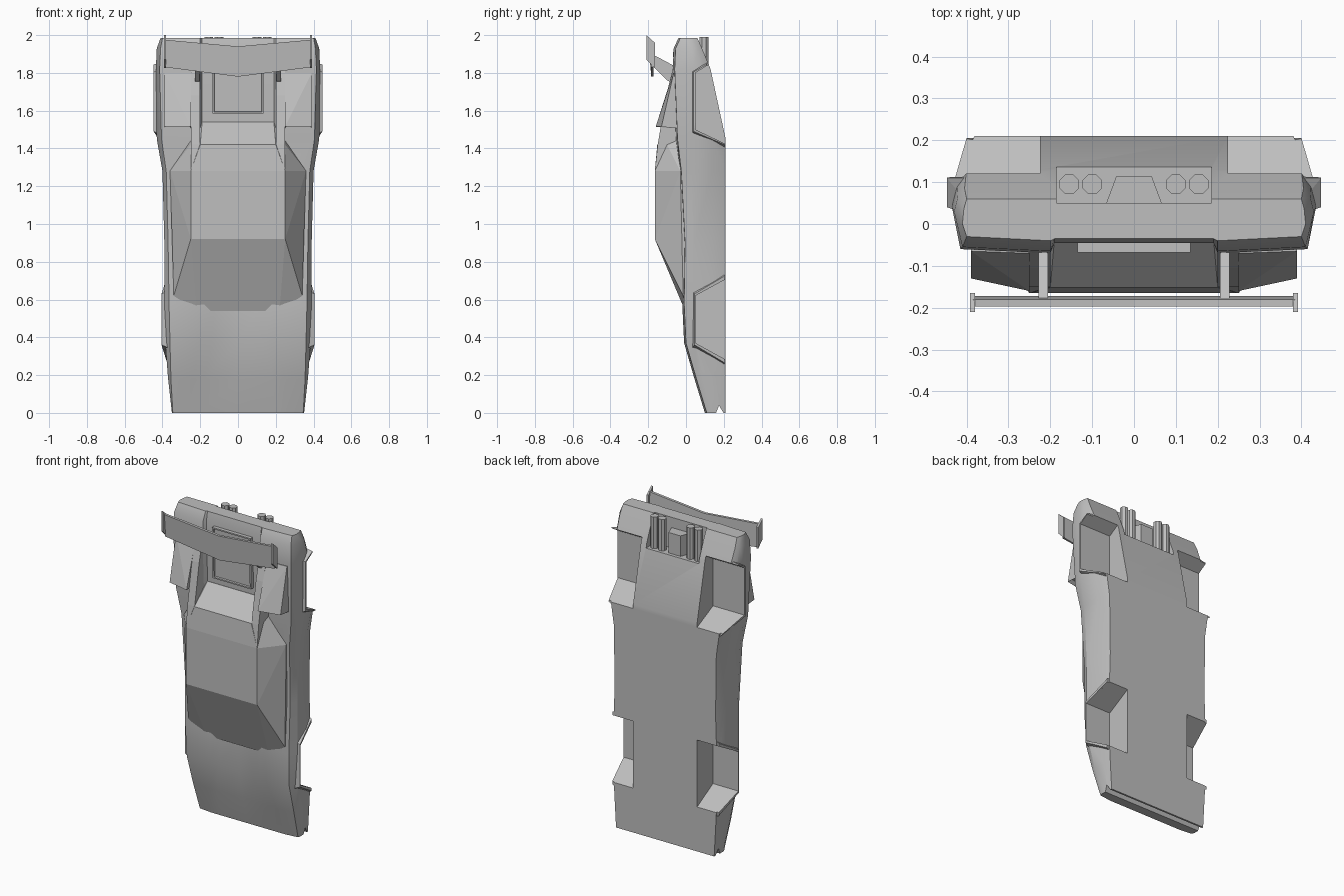
import bpy, bmesh, math
from mathutils import Vector

if "Cube" in bpy.data.objects:
    bpy.data.objects.remove(bpy.data.objects["Cube"])

grey = bpy.data.materials.new("body_grey")
grey.diffuse_color = (0.52, 0.52, 0.52, 1)
grey.use_nodes = True
grey.node_tree.nodes["Principled BSDF"].inputs["Base Color"].default_value = grey.diffuse_color


def finish(name, bm):
    bmesh.ops.recalc_face_normals(bm, faces=bm.faces)
    me = bpy.data.meshes.new(name)
    bm.to_mesh(me)
    bm.free()
    me.materials.append(grey)
    ob = bpy.data.objects.new(name, me)
    bpy.context.collection.objects.link(ob)
    return ob


def loft(name, rings):
    bm = bmesh.new()
    vs = [[bm.verts.new(p) for p in r] for r in rings]
    n = len(vs[0])
    for a, b in zip(vs, vs[1:]):
        for i in range(n):
            j = (i + 1) % n
            bm.faces.new((a[i], a[j], b[j], b[i]))
    bm.faces.new(vs[0])
    bm.faces.new(vs[-1])
    return finish(name, bm)


def prism(name, x0, x1, profile):
    """Extrude a (y, z) profile along x."""
    return loft(name, [[(x, y, z) for y, z in profile] for x in (x0, x1)])


def hull_mesh(pts):
    bm = bmesh.new()
    for p in pts:
        bm.verts.new(p)
    res = bmesh.ops.convex_hull(bm, input=bm.verts)
    junk = [v for v in bm.verts if not v.link_faces]
    bmesh.ops.delete(bm, geom=junk, context='VERTS')
    bmesh.ops.dissolve_limit(bm, angle_limit=0.02, verts=bm.verts, edges=bm.edges)
    bmesh.ops.recalc_face_normals(bm, faces=bm.faces)
    return bm


def cut(ob, cutters):
    for c in cutters:
        m = ob.modifiers.new("cut", 'BOOLEAN')
        m.operation, m.solver, m.object = 'DIFFERENCE', 'EXACT', c
    dg = bpy.context.evaluated_depsgraph_get()
    me = bpy.data.meshes.new_from_object(ob.evaluated_get(dg))
    ob.modifiers.clear()
    ob.data = me


def smooth(ob, deg):
    bpy.ops.object.select_all(action='DESELECT')
    ob.select_set(True)
    bpy.context.view_layer.objects.active = ob
    bpy.ops.object.shade_smooth_by_angle(angle=math.radians(deg))


# Main shell: cross-sections from nose to tail
# z, centre y, crease x, shoulder y, shoulder x, widest x, widest y, floor x, floor y
stations = [
    (0.00, .10, .20, .11, .345, .350, .13, .345, .21),
    (0.18, .05, .18, .055, .355, .370, .09, .355, .21),
    (0.37, .01, .14, .00, .360, .385, .05, .365, .21),
    (0.58, .00, .12, -.01, .365, .390, .04, .365, .21),
    (0.90, .00, .12, -.005, .370, .390, .04, .355, .21),
    (1.28, -.02, .19, -.025, .380, .400, .03, .360, .21),
    (1.45, -.03, .19, -.045, .405, .430, .035, .385, .21),
    (1.82, -.045, .19, -.06, .415, .435, .04, .400, .13),
    (1.93, -.045, .19, -.055, .410, .430, .03, .405, .085),
    (1.985, -.035, .19, -.03, .400, .410, .00, .400, .06),
]
rings = []
for z, yc, xc, ys, xs, xw, yw, xb, yb in stations:
    half = [(xc, yc), (xc + (.01 if z > 1.4 else .06), ys - .01), (xs, ys), (xw, yw),
            ((2 * xw + xb) / 3, yw + .6 * (yb - yw)), (xb, yb)]
    ring = [(0, yc)] + half + [(-x, y) for x, y in reversed(half)]
    rings.append([(x, y, z) for x, y in ring])
body = loft("body_shell", rings)

# Cutters: wheel wells, nose slot, exhaust recess
front_well = [(.26, .255), (.05, .37), (.05, .62), (.26, .735)]
rear_well = [(.26, 1.40), (.05, 1.50), (.05, 1.80), (.26, 1.93)]
cutters = []
for s in (-1, 1):
    for well in (front_well, rear_well):
        cutters.append(prism("well_cutter", s * .225, s * .6, well))
cutters.append(prism("nose_slot_cutter", -.5, .5, [(.155, -.01), (.175, .04), (.204, -.01)]))
cutters.append(prism("exhaust_recess_cutter", -.185, .185,
                     [(.05, 1.79), (.05, 2.1), (.3, 2.1), (.3, 1.79)]))
for c in cutters:
    c.hide_render = True
cut(body, cutters)
smooth(body, 28)

# Wheel arch flares: tapered blocks hollowed by the same wells
flares = [
    ("front_flare", .33, .405, .375, [(.205, .24), (.02, .33), (.02, .66), (.205, .75)],
     [(.205, .265), (.045, .36), (.045, .63), (.205, .725)]),
    ("rear_flare", .37, .447, .40, [(.205, 1.40), (.015, 1.46), (.015, 1.82), (.11, 1.86)],
     [(.205, 1.42), (.04, 1.49), (.04, 1.805), (.11, 1.845)]),
]
for name, xi, xo, xlow, inner, outer in flares:
    for s in (-1, 1):
        pts = [(s * xi, y, z) for y, z in inner]
        pts += [(s * (xlow if y > .15 else xo), y, z) for y, z in outer]
        fl = finish(name, hull_mesh(pts))
        cut(fl, cutters[:4])
for c in cutters:
    bpy.data.objects.remove(c)

# Cabin
pts = []
for s in (-1, 1):
    pts += [(s * .22, -.005, .54), (s * .34, -.015, .62), (s * .25, -.165, .92),
            (s * .25, -.165, 1.28), (s * .36, -.03, 1.28), (s * .25, -.10, 1.42),
            (s * .20, -.152, 1.42), (s * .19, -.035, 1.54), (s * .22, .03, .56),
            (s * .34, .03, .64), (s * .36, .03, 1.28), (s * .19, .03, 1.54)]
finish("cabin", hull_mesh(pts))

# Rear buttresses, air scoops, wing struts and end plates on both sides
for s in (-1, 1):
    prism("rear_buttress", s * .20, s * .25,
          [(-.165, 1.28), (-.15, 1.42), (-.105, 1.68), (-.065, 1.84), (0, 1.84), (0, 1.28)])

    scoop = hull_mesh([(s * x, y, z) for x, y, z in (
        (.25, -.16, 1.515), (.39, -.13, 1.515), (.25, -.03, 1.505), (.39, -.03, 1.505),
        (.25, -.07, 1.80), (.39, -.065, 1.80), (.25, -.03, 1.80), (.39, -.03, 1.80))])
    mouth = [f for f in scoop.faces if f.normal.z < -.8]
    bmesh.ops.inset_region(scoop, faces=mouth, thickness=.014)
    for v in {v for f in mouth for v in f.verts}:
        v.co.z += .025
    finish("air_scoop", scoop)

    prism("wing_strut", s * .205, s * .228,
          [(-.18, 1.90), (-.05, 1.83), (-.05, 1.74), (-.10, 1.76), (-.18, 1.84)])
    prism("wing_end_plate", s * .38, s * .392,
          [(-.21, 2.0), (-.165, 1.96), (-.165, 1.825), (-.21, 1.87)])

# Wing blade with a shallow V in plan
loft("wing_blade", [[(x, -.172, lo), (x, -.184, lo), (x, -.197, hi), (x, -.18, hi)]
                    for x, lo, hi in ((-.385, 1.83, 1.975), (0, 1.78, 1.94), (.385, 1.83, 1.975))])

# Engine cover: raised frame with a sunken panel
bm = hull_mesh([(x, y, z) for x in (-.135, .135) for y, z in
                ((-.062, 1.585), (-.068, 1.91), (0, 1.585), (0, 1.91))])
top = [f for f in bm.faces if f.normal.y < -.8]
bmesh.ops.inset_region(bm, faces=top, thickness=.012)
bmesh.ops.inset_region(bm, faces=top, thickness=.002, depth=-.012)
finish("engine_cover", bm)

# Exhaust pipes and the housing between them
for x in (-.155, -.10, .10, .155):
    rings = [[(x + .025 * math.cos((i + .5) * math.pi / 4), .095 + .025 * math.sin((i + .5) * math.pi / 4), z)
              for i in range(8)] for z in (1.78, 1.99)]
    loft("exhaust_pipe", rings)
loft("exhaust_housing", [[(-.068, .045, z), (.068, .045, z), (.042, .115, z), (-.042, .115, z)]
                         for z in (1.78, 1.92)])
